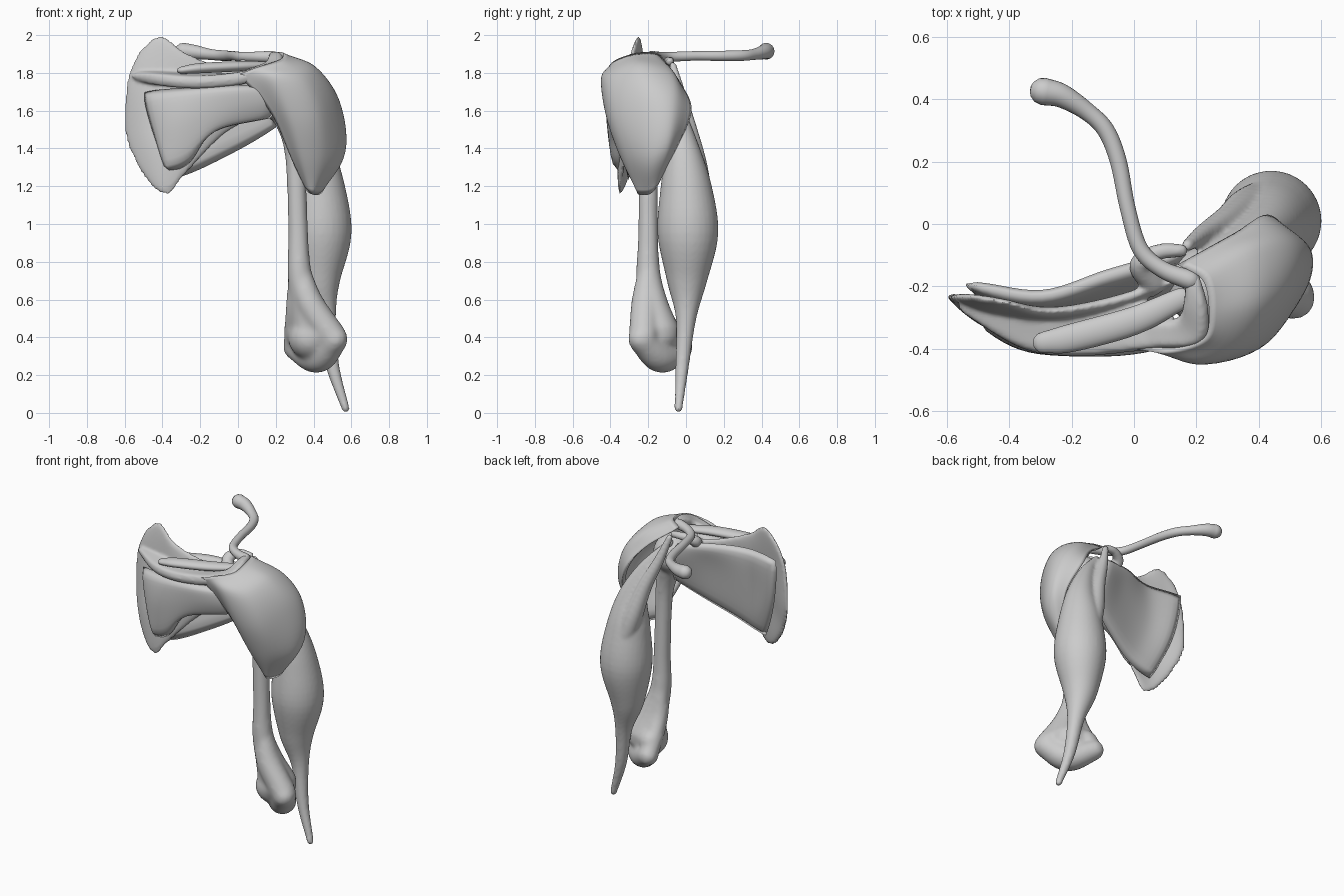
import bpy, bmesh, math
from mathutils import Vector


def spline(pts, n):
    """Catmull-Rom samples through the given points."""
    p = [2 * pts[0] - pts[1]] + list(pts) + [2 * pts[-1] - pts[-2]]
    out = []
    for i in range(1, len(p) - 2):
        a, b, c, d = p[i - 1:i + 3]
        for k in range(n):
            t = k / n
            out.append(0.5 * (2 * b + (c - a) * t + (2 * a - 5 * b + 4 * c - d) * t * t
                              + (3 * b - a - 3 * c + d) * t ** 3))
    return out + [pts[-1].copy()]


def finish(name, bm, remesh=0, smooth=0):
    bmesh.ops.recalc_face_normals(bm, faces=bm.faces)
    for f in bm.faces:
        f.smooth = True
    me = bpy.data.meshes.new(name)
    bm.to_mesh(me)
    bm.free()
    ob = bpy.data.objects.new(name, me)
    bpy.context.collection.objects.link(ob)
    if remesh:
        m = ob.modifiers.new("fuse", 'REMESH')
        m.mode = 'VOXEL'
        m.voxel_size = remesh
        m.use_smooth_shade = True
        s = ob.modifiers.new("soften", 'SMOOTH')
        s.factor = 0.5
        s.iterations = smooth
    return ob


def rounded(grid, c):
    """Resample a grid so that its four corners are rounded off."""
    nu, nv = len(grid), len(grid[0])

    def at(s, t):
        x, y = (s + 1) / 2 * (nu - 1), (t + 1) / 2 * (nv - 1)
        i, j = min(int(x), nu - 2), min(int(y), nv - 2)
        p = grid[i][j].lerp(grid[i + 1][j], x - i)
        return p.lerp(grid[i][j + 1].lerp(grid[i + 1][j + 1], x - i), y - j)
    out = []
    for i in range(nu):
        s = 2 * i / (nu - 1) - 1
        ts = [2 * j / (nv - 1) - 1 for j in range(nv)]
        out.append([at(s * math.sqrt(1 - c * t ** 4), t * math.sqrt(1 - c * s ** 4)) for t in ts])
    return out


def sheet(bm, rows, a, b, corner=0.0):
    """Curved pad through a grid of points, bulging a and b to its two sides."""
    grid = [spline([Vector(p) for p in r], 7) for r in rows]
    grid = list(zip(*[spline(c, 7) for c in zip(*grid)]))
    grid = rounded(grid, corner)
    nu, nv = len(grid), len(grid[0])
    new = []
    for off in (a, -b):
        vs = []
        for i in range(nu):
            line = []
            for j in range(nv):
                du = grid[min(i + 1, nu - 1)][j] - grid[max(i - 1, 0)][j]
                dv = grid[i][min(j + 1, nv - 1)] - grid[i][max(j - 1, 0)]
                u, v = 2 * i / (nu - 1) - 1, 2 * j / (nv - 1) - 1
                h = math.sqrt(max(0, (1 - u ** 6) * (1 - v ** 6)))
                line.append(bm.verts.new(grid[i][j] + dv.cross(du).normalized() * off * h))
            vs.append(line)
            new += line
        for i in range(nu - 1):
            for j in range(nv - 1):
                bm.faces.new((vs[i][j], vs[i + 1][j], vs[i + 1][j + 1], vs[i][j + 1]))
    bmesh.ops.remove_doubles(bm, verts=new, dist=0.0005)


def pad(name, rows, a, b, corner=0.0):
    bm = bmesh.new()
    sheet(bm, rows, a, b, corner)
    return finish(name, bm)


def tube(bm, pts, flat=1.0, segs=24):
    """Round-ended limb through (x, y, z, radius) points."""
    path = spline([Vector(p) for p in pts], 6)
    c = [p.to_3d() for p in path]
    r = [max(p[3], 0.008) for p in path]
    t0, t1 = (c[0] - c[1]).normalized(), (c[-1] - c[-2]).normalized()
    r0, r1 = r[0], r[-1]
    c = [c[0] + t0 * r0 * k for k in (.97, .85, .5)] + c + [c[-1] + t1 * r1 * k for k in (.5, .85, .97)]
    r = [r0 * k for k in (.24, .53, .87)] + r + [r1 * k for k in (.87, .53, .24)]
    rings = []
    for i in range(len(c)):
        t = (c[min(i + 1, len(c) - 1)] - c[max(i - 1, 0)]).normalized()
        ref = Vector((0, 0, 1)) if abs(t0.z) < .7 else Vector((0, 1, 0))
        x = t.cross(ref).normalized()
        y = x.cross(t)
        rings.append([bm.verts.new(c[i] + r[i] * (x * math.cos(q) + y * flat * math.sin(q)))
                      for q in (2 * math.pi * k / segs for k in range(segs))])
    for p, q in zip(rings, rings[1:]):
        for k in range(segs):
            bm.faces.new((p[k], p[k - 1], q[k - 1], q[k]))
    bm.faces.new(rings[0])
    bm.faces.new(rings[-1])


# Shoulder blade: plate, ridge, shelf over the joint, beak; all fused
bm = bmesh.new()
sheet(bm, [
    [(-.53, -.23, 1.91), (-.41, -.25, 2.0), (-.28, -.28, 1.91), (-.08, -.25, 1.83), (.14, -.18, 1.80)],
    [(-.59, -.23, 1.75), (-.45, -.27, 1.78), (-.25, -.29, 1.77), (-.05, -.25, 1.76), (.14, -.18, 1.76)],
    [(-.60, -.23, 1.50), (-.45, -.30, 1.55), (-.25, -.32, 1.60), (-.05, -.27, 1.66), (.14, -.20, 1.70)],
    [(-.54, -.28, 1.32), (-.42, -.33, 1.40), (-.25, -.33, 1.47), (-.06, -.28, 1.57), (.13, -.20, 1.63)],
    [(-.45, -.33, 1.19), (-.37, -.35, 1.155), (-.27, -.34, 1.27), (-.08, -.28, 1.47), (.12, -.20, 1.58)]],
    .02, .02)
sheet(bm, [
    [(-.55, -.23, 1.80), (-.35, -.27, 1.78), (-.2, -.28, 1.77), (0, -.25, 1.77), (.1, -.25, 1.79)],
    [(-.56, -.25, 1.79), (-.35, -.34, 1.765), (-.2, -.36, 1.755), (0, -.35, 1.77), (.15, -.33, 1.81)],
    [(-.57, -.27, 1.78), (-.37, -.395, 1.755), (-.2, -.425, 1.75), (0, -.41, 1.77), (.2, -.39, 1.82)]],
    .034, .034)
sheet(bm, [
    [(0, -.40, 1.78), (.21, -.39, 1.84), (.24, -.29, 1.885), (.21, -.16, 1.90)],
    [(0, -.30, 1.78), (.13, -.30, 1.83), (.16, -.24, 1.87), (.16, -.15, 1.89)]], .024, .024)
tube(bm, [(.06, -.19, 1.78, .04), (.02, -.13, 1.83, .035), (.08, -.09, 1.86, .026), (.15, -.085, 1.86, .022)])
finish("shoulder_blade", bm, .009, 4)

# Collar bone
bm = bmesh.new()
tube(bm, [(-.29, .425, 1.915, .044), (-.23, .41, 1.91, .038), (-.15, .36, 1.898, .029), (-.09, .30, 1.892, .028),
          (-.05, .20, 1.89, .027), (-.02, .05, 1.89, .025), (.02, -.08, 1.885, .026), (.09, -.145, 1.885, .027),
          (.18, -.18, 1.885, .032)])
finish("collar_bone", bm)

# Upper arm bone: shaft, ball, and the flare to the elbow end
bm = bmesh.new()
tube(bm, [(.25, -.2, 1.62, .09), (.3, -.2, 1.4, .057), (.317, -.2, 1.0, .053), (.325, -.2, .75, .064),
          (.36, -.18, .58, .085), (.40, -.15, .42, .12)])
tube(bm, [(.32, -.19, .75, .05), (.31, -.15, .55, .058), (.3, -.03, .35, .06)])
tube(bm, [(.33, -.2, .75, .055), (.38, -.215, .58, .075), (.5, -.225, .4, .078)])
tube(bm, [(.3, -.025, .345, .063), (.42, -.13, .295, .085), (.51, -.235, .39, .073)])
tube(bm, [(.32, -.08, .42, .075), (.38, -.15, .4, .12), (.45, -.2, .42, .09)])
ball = bmesh.ops.create_uvsphere(bm, u_segments=24, v_segments=16, radius=.13)
bmesh.ops.translate(bm, verts=ball["verts"], vec=(.23, -.2, 1.67))
finish("upper_arm_bone", bm, .013, 12)

# Two-headed front arm muscle
bm = bmesh.new()
tube(bm, [(.2, -.12, 1.78, .02), (.33, -.06, 1.6, .05), (.41, -.02, 1.4, .09), (.43, 0, 1.2, .135),
          (.44, .01, .95, .161), (.435, .005, .7, .107), (.465, 0, .5, .054), (.5, -.02, .25, .036), (.57, -.04, .022, .021)], 1, 32)
tube(bm, [(.17, -.07, 1.84, .02), (.225, -.03, 1.68, .032), (.30, .015, 1.5, .045), (.36, .055, 1.3, .06), (.42, .085, 1.1, .06)])
finish("front_arm_muscle", bm, .01, 6)

# Shoulder cap muscle, one row of points per fibre from rear to front
pad("shoulder_cap_muscle", [
    [(0, -.40, 1.79), (.12, -.38, 1.66), (.2, -.35, 1.54), (.28, -.29, 1.35), (.36, -.22, 1.18)],
    [(.10, -.41, 1.83), (.20, -.45, 1.76), (.29, -.42, 1.56), (.345, -.345, 1.35), (.375, -.25, 1.165)],
    [(.22, -.37, 1.87), (.35, -.40, 1.77), (.43, -.38, 1.58), (.45, -.32, 1.36), (.40, -.25, 1.155)],
    [(.24, -.28, 1.90), (.41, -.25, 1.83), (.52, -.22, 1.65), (.55, -.20, 1.36), (.43, -.20, 1.155)],
    [(.22, -.18, 1.91), (.40, -.08, 1.80), (.53, -.07, 1.64), (.565, -.10, 1.40), (.45, -.17, 1.175)],
    [(.14, -.13, 1.89), (.32, -.03, 1.75), (.43, .03, 1.60), (.50, -.05, 1.40), (.44, -.15, 1.20)]],
    0, .05)

# Muscles lying on the blade
pad("rear_blade_muscle", [
    [(-.52, -.30, 1.71), (-.3, -.37, 1.72), (-.05, -.39, 1.735), (.2, -.34, 1.74)],
    [(-.45, -.33, 1.48), (-.3, -.38, 1.54), (-.05, -.38, 1.62), (.2, -.34, 1.65)],
    [(-.39, -.36, 1.26), (-.26, -.36, 1.32), (-.12, -.36, 1.49), (.2, -.31, 1.56)]], .037, .037, .12)
pad("inner_blade_muscle", [
    [(-.56, -.185, 1.84), (-.3, -.23, 1.83), (-.08, -.16, 1.83), (.15, -.10, 1.80)],
    [(-.50, -.23, 1.52), (-.3, -.265, 1.57), (-.05, -.20, 1.66), (.17, -.10, 1.70)],
    [(-.39, -.31, 1.21), (-.2, -.30, 1.29), (0, -.24, 1.39), (.22, -.16, 1.51)]], .03, .03, .1)
bm = bmesh.new()
tube(bm, [(-.29, -.38, 1.815, .034), (-.2, -.365, 1.825, .045), (0, -.31, 1.835, .045), (.15, -.24, 1.84, .035)], .6)
finish("upper_blade_muscle", bm)
